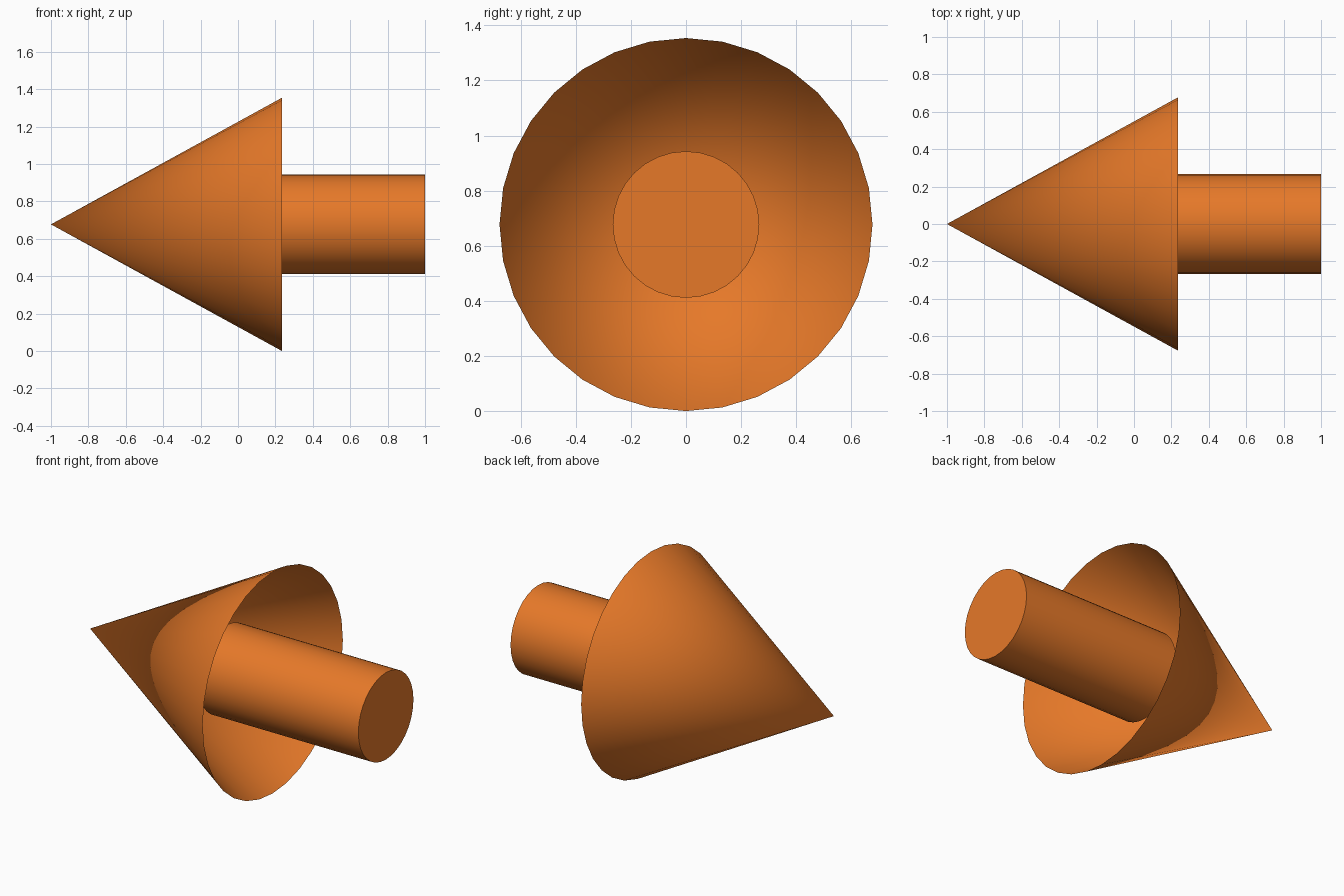
import bpy
import math

if "Cube" in bpy.data.objects:
    bpy.data.objects.remove(bpy.data.objects["Cube"])

R = 0.677          # head radius, also the axis height
TIP_X, RIM_X = -1.0, 0.235
SHAFT_START, SHAFT_END, SHAFT_R = -0.08, 1.0, 0.266

orange = bpy.data.materials.new("orange")
orange.diffuse_color = (0.79, 0.19, 0.022, 1)
orange.use_nodes = True
orange.node_tree.nodes["Principled BSDF"].inputs["Base Color"].default_value = orange.diffuse_color


def finish(name):
    obj = bpy.context.object
    obj.name = name
    obj.data.materials.append(orange)
    return obj


# Arrow head: open hollow cone pointing to -x, smooth through the tip
bpy.ops.mesh.primitive_cone_add(
    vertices=32, radius1=R, radius2=0, depth=RIM_X - TIP_X,
    end_fill_type='NOTHING',
    location=((TIP_X + RIM_X) / 2, 0, R), rotation=(0, -math.pi / 2, 0))
finish("arrow_head")
bpy.ops.object.shade_smooth()

# Shaft: capped cylinder that starts inside the hollow head
bpy.ops.mesh.primitive_cylinder_add(
    vertices=32, radius=SHAFT_R, depth=SHAFT_END - SHAFT_START,
    location=((SHAFT_START + SHAFT_END) / 2, 0, R),
    rotation=(0, math.pi / 2, 0))
finish("arrow_shaft")
bpy.ops.object.shade_smooth_by_angle(angle=math.radians(40))
